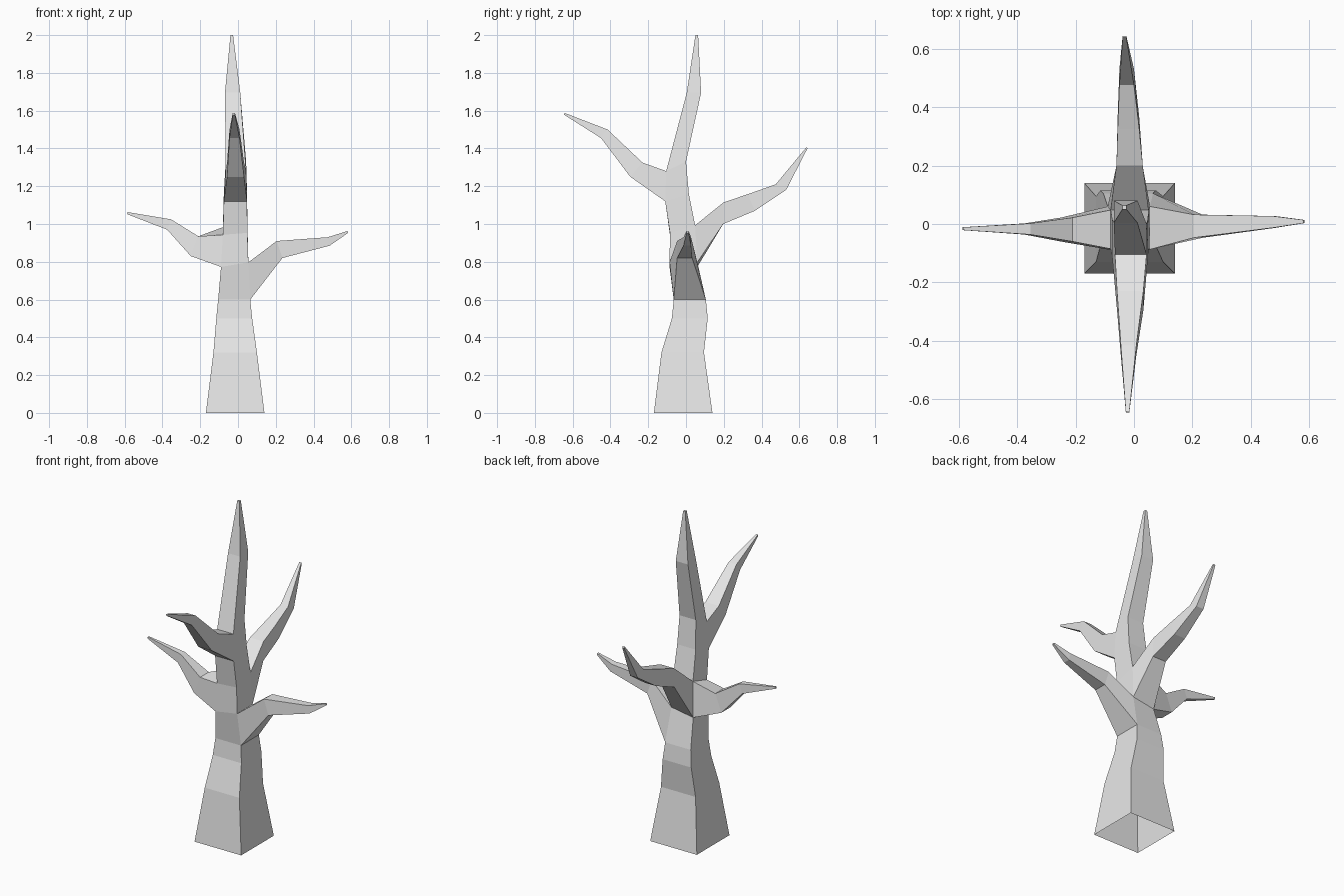
import bpy
import bmesh

bark = bpy.data.materials.new("grey bark")
bark.diffuse_color = (0.8, 0.8, 0.8, 1)

bm = bmesh.new()


def bridge(a, b, skip=()):
    """Join two four-cornered loops with quads."""
    for i in range(4):
        if i not in skip:
            j = (i + 1) % 4
            bm.faces.new((a[i], a[j], b[j], b[i]))


# Trunk sections: x0, x1, y0, y1, height, tilt along x, tilt along y
TRUNK = [
    (-0.17, 0.14, -0.17, 0.14, 0.0, 0, 0),
    (-0.13, 0.10, -0.13, 0.095, 0.32, 0, 0),
    (-0.115, 0.075, -0.075, 0.115, 0.50, 0, 0),
    (-0.105, 0.065, -0.065, 0.105, 0.60, 0, 0),
    (-0.09, 0.055, -0.087, 0.06, 0.785, 0.012, 0),
    (-0.08, 0.05, -0.085, 0.048, 0.968, 0.005, 0.02),
    (-0.075, 0.048, -0.11, 0.015, 1.14, 0, 0.02),
    (-0.065, 0.043, -0.105, 0.0, 1.305, 0, 0.025),
    (-0.069, 0.012, 0.004, 0.08, 1.695, 0, 0),
    (-0.04, -0.026, 0.05, 0.064, 2.0, 0, 0),
]
FRONT, RIGHT, BACK, LEFT = range(4)

# Branches: side, trunk section they grow from, then sections of
# lower reach, lower height, upper reach, upper height, sideways min and max
BRANCHES = [
    (FRONT, 6, [(-0.295, 1.25, -0.23, 1.325, -0.058, 0.032),
                (-0.45, 1.455, -0.415, 1.50, -0.045, 0.008),
                (-0.645, 1.578, -0.643, 1.588, -0.028, -0.016)]),
    (RIGHT, 3, [(0.235, 0.82, 0.205, 0.91, -0.047, 0.032),
                (0.485, 0.885, 0.475, 0.93, -0.013, 0.027),
                (0.583, 0.953, 0.58, 0.963, 0.003, 0.014)]),
    (BACK, 4, [(0.197, 1.0, 0.20, 1.115, -0.06, 0.03),
               (0.365, 1.07, 0.325, 1.157, -0.056, 0.018),
               (0.53, 1.18, 0.475, 1.21, -0.05, 0.0),
               (0.643, 1.40, 0.638, 1.407, -0.039, -0.026)]),
    (LEFT, 4, [(-0.25, 0.83, -0.21, 0.935, -0.06, 0.022),
               (-0.375, 0.97, -0.355, 1.025, -0.036, 0.002),
               (-0.587, 1.052, -0.585, 1.063, -0.021, -0.011)]),
]

# Trunk, open underneath and where the branches grow
rings = []
for x0, x1, y0, y1, z, tx, ty in TRUNK:
    rings.append([bm.verts.new(p) for p in (
        (x0, y0, z - tx - ty), (x1, y0, z + tx - ty),
        (x1, y1, z + tx + ty), (x0, y1, z - tx + ty))])
for k in range(len(rings) - 1):
    bridge(rings[k], rings[k + 1], [b[0] for b in BRANCHES if b[1] == k])
bm.faces.new(rings[-1])

# Branches, extended from the trunk openings
for side, k, sections in BRANCHES:
    j = (side + 1) % 4
    loop = [rings[k][side], rings[k][j], rings[k + 1][j], rings[k + 1][side]]
    for r0, z0, r1, z1, lo, hi in sections:
        a, b = (lo, hi) if side in (FRONT, RIGHT) else (hi, lo)
        pts = [(a, r0, z0), (b, r0, z0), (b, r1, z1), (a, r1, z1)]
        if side in (RIGHT, LEFT):
            pts = [(r, s, z) for s, r, z in pts]
        new = [bm.verts.new(p) for p in pts]
        bridge(loop, new)
        loop = new
    bm.faces.new(loop)

bmesh.ops.recalc_face_normals(bm, faces=bm.faces)
mesh = bpy.data.meshes.new("bare_tree")
bm.to_mesh(mesh)
bm.free()
mesh.materials.append(bark)
tree = bpy.data.objects.new("bare_tree", mesh)
bpy.context.collection.objects.link(tree)
